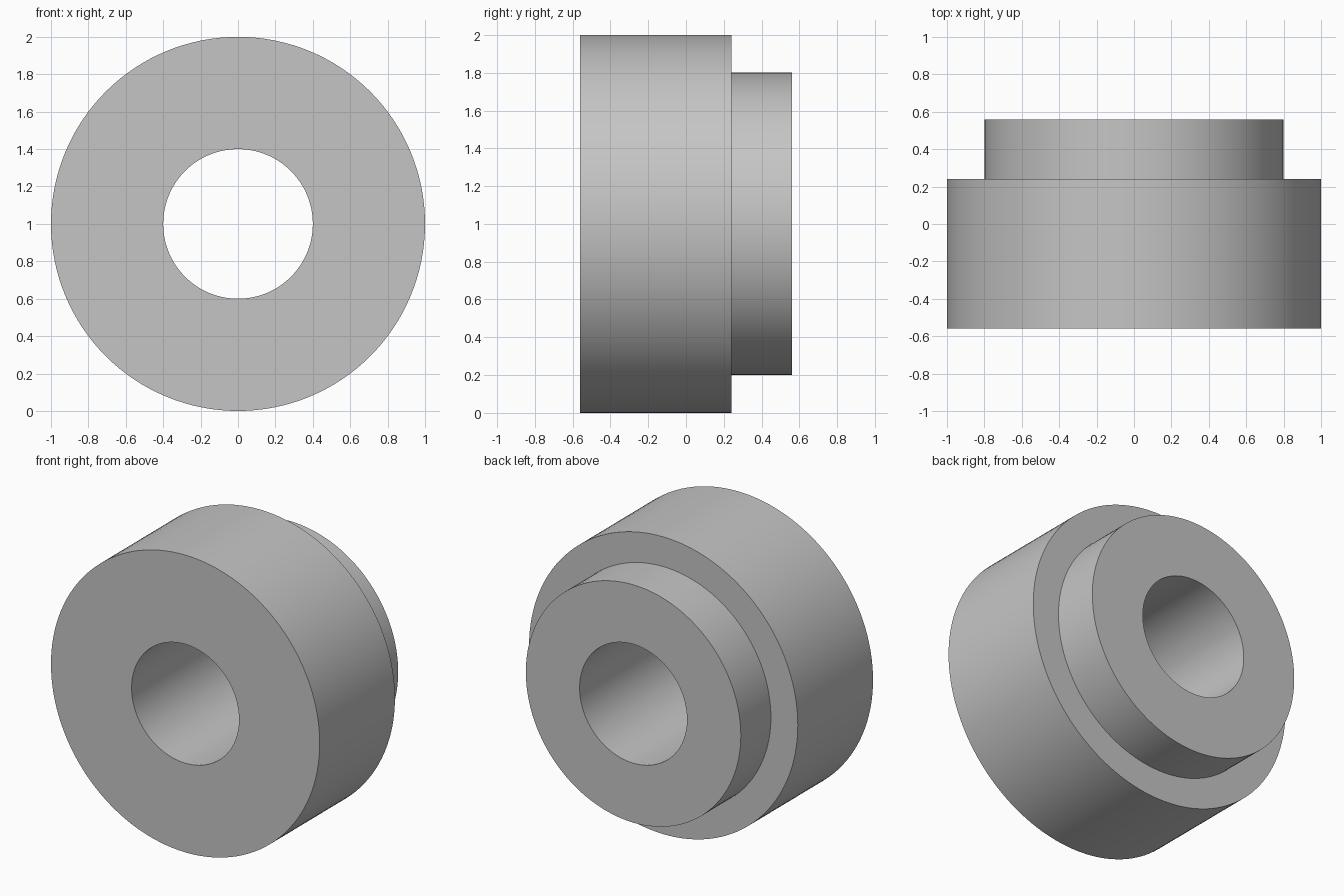
import bpy
import bmesh
import math

cube = bpy.data.objects.get("Cube")
if cube:
    bpy.data.objects.remove(cube, do_unlink=True)

SEGMENTS = 128
CENTRE_Z = 1.0

# Plain grey material
grey = bpy.data.materials.new("plain_grey")
grey.use_nodes = True
colour = (0.56, 0.56, 0.56, 1.0)
grey.diffuse_color = colour
grey.node_tree.nodes["Principled BSDF"].inputs["Base Color"].default_value = colour


def lathe(name, profile):
    """Revolve a closed (radius, y) outline about the horizontal y axis."""
    bm = bmesh.new()
    rings = []
    for i in range(SEGMENTS):
        a = 2 * math.pi * i / SEGMENTS
        rings.append([bm.verts.new((r * math.cos(a), y, CENTRE_Z + r * math.sin(a)))
                      for r, y in profile])
    count = len(profile)
    for i, ring in enumerate(rings):
        following = rings[(i + 1) % SEGMENTS]
        for j in range(count):
            k = (j + 1) % count
            bm.faces.new((ring[j], ring[k], following[k], following[j]))
    bmesh.ops.recalc_face_normals(bm, faces=bm.faces)
    mesh = bpy.data.meshes.new(name)
    bm.to_mesh(mesh)
    bm.free()
    mesh.materials.append(grey)
    obj = bpy.data.objects.new(name, mesh)
    bpy.context.collection.objects.link(obj)
    return obj


# Stepped bushing: wide front body, narrower rear shoulder, through bore
bushing = lathe("stepped_bushing", [
    (0.4, -0.56), (1.0, -0.56), (1.0, 0.24),
    (0.8, 0.24), (0.8, 0.56), (0.4, 0.56),
])

# Smooth round walls with crisp rims
bpy.ops.object.select_all(action="DESELECT")
bushing.select_set(True)
bpy.context.view_layer.objects.active = bushing
bpy.ops.object.shade_smooth_by_angle(angle=math.radians(30))
